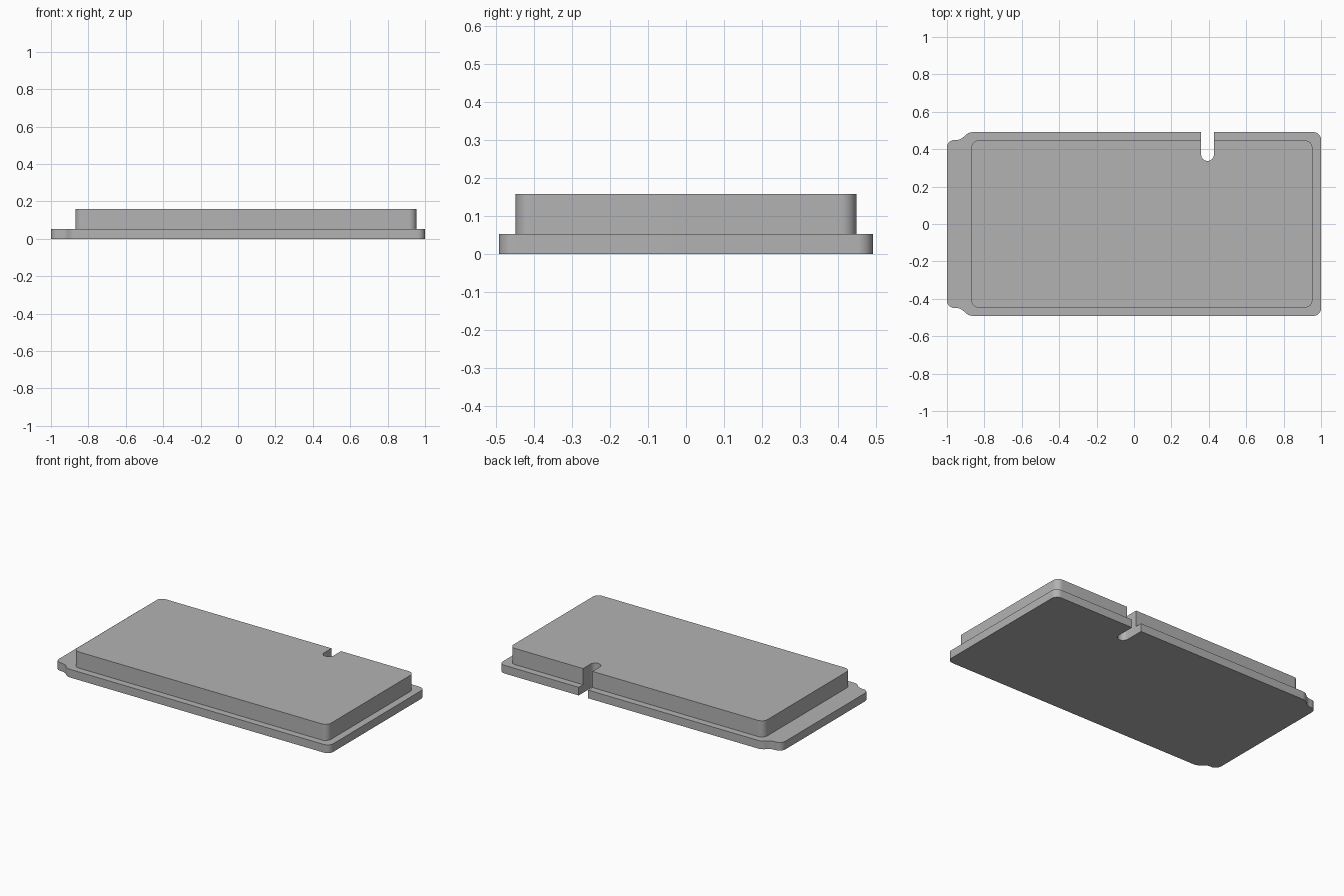
import bpy
import bmesh
import math
from mathutils import Vector

cube = bpy.data.objects.get("Cube")
if cube:
    bpy.data.objects.remove(cube, do_unlink=True)

grey = bpy.data.materials.new("plain_grey")
grey.use_nodes = True
colour = (0.45, 0.45, 0.45, 1)
grey.diffuse_color = colour
grey.node_tree.nodes["Principled BSDF"].inputs["Base Color"].default_value = colour

SLOT_X, SLOT_R, SLOT_END = 0.393, 0.034, 0.337
BASE_TOP, BODY_TOP = 0.053, 0.158
ARC_STEPS = 10


def fillet(corners):
    """Round each (x, y, radius) corner of a closed outline with an arc."""
    points = []
    for i, (x, y, radius) in enumerate(corners):
        p = Vector((x, y))
        if radius == 0:
            points.append(p)
            continue
        a = (Vector(corners[i - 1][:2]) - p).normalized()
        b = (Vector(corners[(i + 1) % len(corners)][:2]) - p).normalized()
        half = a.angle(b) / 2
        centre = p + (a + b).normalized() * radius / math.sin(half)
        start = p + a * radius / math.tan(half) - centre
        end = p + b * radius / math.tan(half) - centre
        sweep = math.pi - 2 * half
        for k in range(ARC_STEPS + 1):
            t = k / ARC_STEPS
            points.append(centre + (start * math.sin((1 - t) * sweep)
                                    + end * math.sin(t * sweep)) / math.sin(sweep)
                          if sweep < 3 else p)
    return points


def slot(edge_y):
    """Notch with a rounded inner end, listed from its +x side to its -x side."""
    arc = [(SLOT_X + SLOT_R * math.cos(k * math.pi / 16),
            SLOT_END + SLOT_R - SLOT_R * math.sin(k * math.pi / 16), 0)
           for k in range(17)]
    return [(SLOT_X + SLOT_R, edge_y, 0), *arc, (SLOT_X - SLOT_R, edge_y, 0)]


def plate(name, corners, z0, z1):
    bm = bmesh.new()
    face = bm.faces.new([bm.verts.new((p.x, p.y, z0)) for p in fillet(corners)])
    side = bmesh.ops.extrude_face_region(bm, geom=[face], use_keep_orig=True)
    top = [v for v in side["geom"] if isinstance(v, bmesh.types.BMVert)]
    bmesh.ops.translate(bm, verts=top, vec=(0, 0, z1 - z0))
    bmesh.ops.recalc_face_normals(bm, faces=bm.faces)
    mesh = bpy.data.meshes.new(name)
    bm.to_mesh(mesh)
    bm.free()
    mesh.materials.append(grey)
    obj = bpy.data.objects.new(name, mesh)
    bpy.context.collection.objects.link(obj)
    bpy.ops.object.select_all(action="DESELECT")
    obj.select_set(True)
    bpy.context.view_layer.objects.active = obj
    bpy.ops.object.shade_smooth_by_angle(angle=math.radians(30))


# Flange with a stepped tab on its -x end, mirrored front to back
tab = [(-0.885, 0.491, 0.06), (-0.928, 0.449, 0.06), (-1, 0.449, 0.04)]
tab_front = [(x, -y, r) for x, y, r in reversed(tab)]
plate("base_flange",
      [(1, -0.491, 0.04), (1, 0.491, 0.04), *slot(0.491), *tab, *tab_front],
      0, BASE_TOP)

# Raised block with rounded corners
plate("raised_block",
      [(0.954, -0.447, 0.04), (0.954, 0.447, 0.04), *slot(0.447),
       (-0.87, 0.447, 0.04), (-0.87, -0.447, 0.04)],
      BASE_TOP, BODY_TOP)
